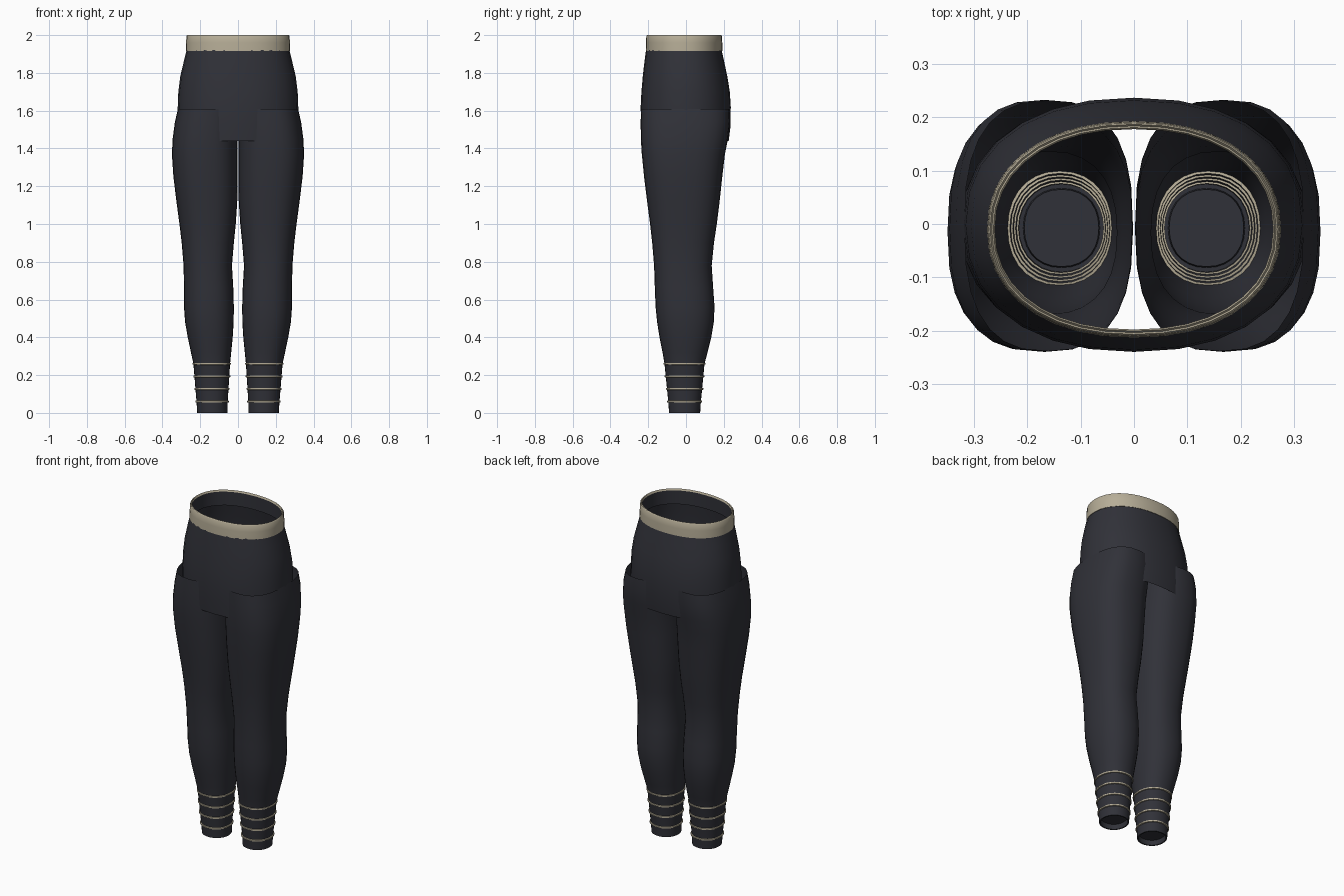
import bpy, bmesh, math

cube = bpy.data.objects.get("Cube")
if cube:
    bpy.data.objects.remove(cube)


def material(name, rgb):
    m = bpy.data.materials.new(name)
    m.use_nodes = True
    m.diffuse_color = (*rgb, 1)
    m.node_tree.nodes["Principled BSDF"].inputs["Base Color"].default_value = (*rgb, 1)
    return m


NAVY = material("dark navy fabric", (0.030, 0.031, 0.040))
BEIGE = material("beige trim", (0.47, 0.42, 0.31))


def section(z, x0, x1, y0, y1, power=2.2, sides=28):
    """Rounded outline filling the given box at height z."""
    ring = []
    for i in range(sides):
        a = 2 * math.pi * i / sides
        c, s = math.cos(a), math.sin(a)
        u = math.copysign(abs(c) ** (2 / power), c)
        v = math.copysign(abs(s) ** (2 / power), s)
        ring.append(((x0 + x1) / 2 + u * (x1 - x0) / 2,
                     (y0 + y1) / 2 + v * (y1 - y0) / 2, z))
    return ring


def loft(name, rings, mat, cap_start=False, closed=False):
    """Skin a list of outlines into one smooth object."""
    bm = bmesh.new()
    loops = [[bm.verts.new(p) for p in r] for r in rings]
    if closed:
        loops.append(loops[0])
    n = len(loops[0])
    for lo, hi in zip(loops, loops[1:]):
        for i in range(n):
            j = (i + 1) % n
            bm.faces.new((lo[i], lo[j], hi[j], hi[i]))
    if cap_start:
        bm.faces.new(loops[0][::-1])
    me = bpy.data.meshes.new(name)
    bm.to_mesh(me)
    bm.free()
    me.materials.append(mat)
    ob = bpy.data.objects.new(name, me)
    bpy.context.collection.objects.link(ob)
    bpy.ops.object.select_all(action='DESELECT')
    ob.select_set(True)
    bpy.context.view_layer.objects.active = ob
    bpy.ops.object.shade_smooth_by_angle(angle=math.radians(40))
    return ob


def box_at(rows, z):
    """Interpolate the outline box of a row table at height z."""
    for a, b in zip(rows, rows[1:]):
        if a[0] <= z <= b[0]:
            t = (z - a[0]) / (b[0] - a[0])
            return [p + (q - p) * t for p, q in zip(a[1:], b[1:])]


# Left leg outline: height, inner x, outer x, front y, back y
LEG = [
    (0.00, 0.056, 0.216, -0.090, 0.075),
    (0.05, 0.055, 0.219, -0.093, 0.078),
    (0.26, 0.042, 0.236, -0.114, 0.098),
    (0.32, 0.036, 0.249, -0.124, 0.114),
    (0.40, 0.028, 0.266, -0.140, 0.134),
    (0.48, 0.023, 0.280, -0.153, 0.147),
    (0.56, 0.022, 0.286, -0.161, 0.151),
    (0.66, 0.025, 0.286, -0.165, 0.144),
    (0.78, 0.032, 0.288, -0.169, 0.136),
    (0.90, 0.022, 0.298, -0.179, 0.148),
    (1.00, 0.012, 0.310, -0.190, 0.163),
    (1.12, 0.004, 0.326, -0.206, 0.178),
    (1.25, 0.002, 0.342, -0.222, 0.192),
    (1.37, 0.002, 0.350, -0.234, 0.206),
    (1.45, 0.002, 0.346, -0.239, 0.222),
    (1.54, 0.002, 0.334, -0.240, 0.233),
    (1.61, 0.004, 0.318, -0.238, 0.231),
]

# Hip outline: height, half width, front y, back y
HIPS = [
    (1.44, 0.325, -0.233, 0.226),
    (1.52, 0.322, -0.238, 0.236),
    (1.62, 0.319, -0.240, 0.237),
    (1.70, 0.316, -0.236, 0.232),
    (1.78, 0.306, -0.229, 0.219),
    (1.86, 0.287, -0.220, 0.202),
    (1.92, 0.272, -0.212, 0.189),
]

for side, sign in (("left", 1), ("right", -1)):
    def flip(ring):
        return ring if sign > 0 else [(-x, y, z) for x, y, z in reversed(ring)]

    # Leg with a recessed sole and a turned hem
    rings = [section(0.03, 0.066, 0.206, -0.08, 0.065),
             section(0, 0.064, 0.208, -0.082, 0.067)]
    for z, *box in LEG:
        rings.append(section(z, *box, power=2.1 + 0.5 * min(1, z / 1.45)))
    loft(side + "_leg", [flip(r) for r in rings], NAVY, cap_start=True)

    # Thin raised trim rings around the ankle
    for k, z in enumerate((0.06, 0.127, 0.193, 0.26)):
        x0, x1, y0, y1 = box_at(LEG, z)
        profile = ((-0.003, -0.006), (0.006, -0.004), (0.006, 0.004), (-0.003, 0.006))
        rings = [section(z + dz, x0 - d, x1 + d, y0 - d, y1 + d, 2.1)
                 for d, dz in profile]
        loft(f"{side}_ankle_trim_{k + 1}", [flip(r) for r in rings], BEIGE, closed=True)

# Hip panel, hanging slightly between the legs as a crotch panel
loft("hip_panel", [section(z, -w, w, y0, y1, 2.25) for z, w, y0, y1 in HIPS], NAVY)

# Waistband with a rolled double rim
band = [(1.915, 0.268, 0.0), (1.915, 0.276, 0.0), (1.96, 0.275, 0.0), (1.995, 0.273, 0.0),
        (2.0, 0.270, 0.0), (1.996, 0.267, 0.0), (2.0, 0.264, 0.0), (1.992, 0.261, 0.0)]
loft("waistband", [section(z, -w, w, 0.063 - w, w - 0.083, 2.2, 36)
                   for z, w, _ in band], BEIGE)

# Dark lining inside the waistband
loft("waistband_lining", [section(z, -0.261, 0.261, -0.198, 0.178, 2.2, 36)
                          for z in (1.992, 1.91)][::1], NAVY)
